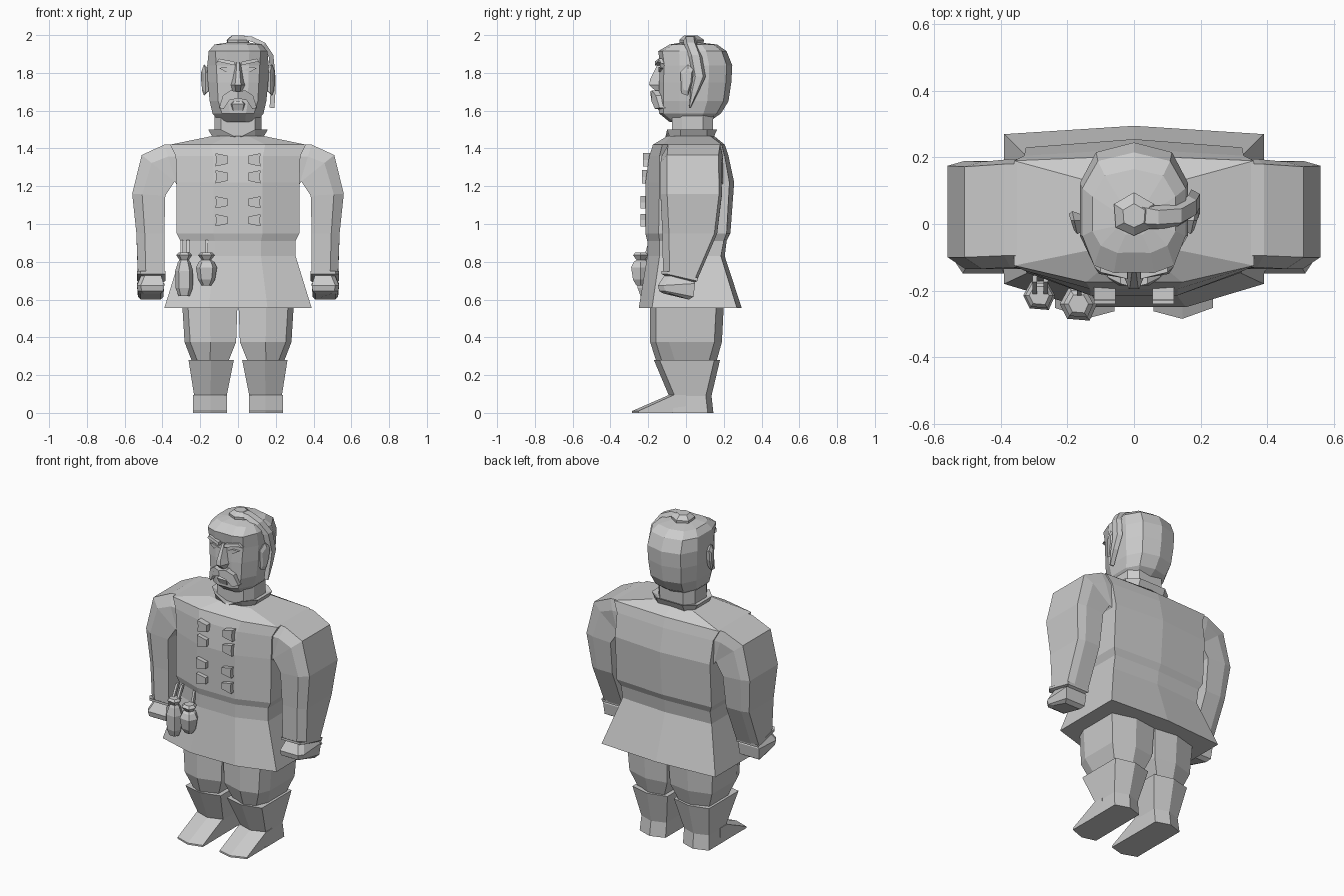
import bpy, bmesh
from mathutils import Vector

cube = bpy.data.objects.get("Cube")
if cube:
    bpy.data.objects.remove(cube)

grey = bpy.data.materials.new("stone grey")
grey.use_nodes = True
grey.diffuse_color = (0.6, 0.6, 0.6, 1)
bsdf = grey.node_tree.nodes["Principled BSDF"]
bsdf.inputs["Base Color"].default_value = (0.6, 0.6, 0.6, 1)
bsdf.inputs["Roughness"].default_value = 0.8


def loft(name, rings, sx=1):
    """Skin a stack of equal point rings, with closed ends; sx=-1 mirrors it."""
    bm = bmesh.new()
    vs = [[bm.verts.new((p[0] * sx, p[1], p[2])) for p in r] for r in rings]
    n = len(vs[0])
    for a, b in zip(vs, vs[1:]):
        for i in range(n):
            j = (i + 1) % n
            bm.faces.new((a[i], a[j], b[j], b[i]))
    bm.faces.new(vs[0][::-1])
    bm.faces.new(vs[-1])
    bmesh.ops.remove_doubles(bm, verts=bm.verts, dist=1e-4)
    bmesh.ops.recalc_face_normals(bm, faces=bm.faces)
    me = bpy.data.meshes.new(name)
    bm.to_mesh(me)
    bm.free()
    me.materials.append(grey)
    ob = bpy.data.objects.new(name, me)
    bpy.context.collection.objects.link(ob)
    return ob


def full(half):
    """Complete a half ring that runs from front centre to back centre."""
    return half + [(-x, y, z) for x, y, z in half[-2:0:-1]]


def plate(name, outline, y, depth, sx=1):
    """Extrude an (x, z) outline; y is its front, a number or one per point."""
    ys = y if isinstance(y, (list, tuple)) else [y] * len(outline)
    front = [(x, v, z) for (x, z), v in zip(outline, ys)]
    return loft(name, [front, [(x, v + depth, z) for x, v, z in front]], sx)


# Tunic: z, half width, front, front corner, back corner, back centre
coat = [(.555, .39, -.25, -.18, .27, .295), (.83, .305, -.205, -.14, .185, .205),
        (.91, .305, -.205, -.14, .2, .215), (.95, .325, -.215, -.145, .215, .235),
        (1.22, .325, -.215, -.14, .23, .255), (1.36, .33, -.195, -.14, .205, .225),
        (1.42, .36, -.175, -.125, .19, .205), (1.465, .14, -.1, -.08, .13, .15)]
loft("tunic", [full([(0, f, z), (.4 * w, f, z), (w, c, z), (w, bc, z), (0, b, z)])
               for z, w, f, c, bc, b in coat])

# Neck and flared collar with a notched front
loft("neck", [full([(0, f, z), (.09, f, z), (w, -.02, z), (w, .09, z), (.08, b, z), (0, b, z)])
              for z, w, f, b in [(1.43, .125, -.075, .14), (1.58, .125, -.075, .145)]])
loft("collar", [full([(0, f, z - dip), (.09, f + .01, z), (w, -.03, z), (w, .11, z),
                      (.09, b, z), (0, b, z)])
                for z, w, f, b, dip in [(1.435, .12, -.085, .135, 0), (1.5, .158, -.11, .165, .045),
                                        (1.49, .125, -.075, .14, .035)]])

# Head: z, half width, face half width, front, back
skull = [(1.54, .1, .075, -.085, .12), (1.585, .135, .085, -.14, .185),
         (1.65, .15, .105, -.14, .225), (1.75, .16, .11, -.14, .24),
         (1.84, .163, .115, -.135, .245), (1.915, .155, .12, -.145, .215),
         (1.95, .125, .1, -.085, .165), (1.96, .06, .05, -.03, .08)]
loft("head", [full([(0, f, z), (.5 * c, f - .002, z), (c, f + .02, z), (w, .25 * f, z),
                    (w, .5 * b, z), (.7 * w, .88 * b, z), (0, b, z)])
              for z, w, c, f, b in skull])

# Face
loft("nose", [[(-w, -.12, z), (-.35 * w, y, z), (.35 * w, y, z), (w, -.12, z)]
              for z, w, y in [(1.695, .035, -.15), (1.735, .045, -.195),
                              (1.765, .035, -.19), (1.855, .018, -.145)]])
loft("lower_lip", [[(-w, -.12, z), (-w * .7, y, z), (w * .7, y, z), (w, -.12, z)]
                   for z, w, y in [(1.6, .035, -.145), (1.635, .045, -.16), (1.65, .03, -.15)]])
for sx, side in ((1, "left"), (-1, "right")):
    plate(side + "_moustache", [(0, 1.665), (.045, 1.655), (.075, 1.61), (.1, 1.615),
                                (.08, 1.68), (.04, 1.708), (0, 1.7)],
          [-.185, -.185, -.165, -.14, -.16, -.18, -.19], .06, sx)
    plate(side + "_brow", [(.018, 1.84), (.105, 1.86), (.118, 1.85), (.1, 1.875), (.02, 1.86)],
          [-.165, -.15, -.13, -.145, -.165], .04, sx)
    plate(side + "_eye", [(.03, 1.815), (.065, 1.805), (.1, 1.825), (.065, 1.832)],
          [-.142, -.146, -.136, -.146], .02, sx)
    # Ear: a tapered slab standing off the side of the head
    ear = [(-.02, 1.7), (.01, 1.69), (.03, 1.75), (.035, 1.81), (.01, 1.835), (-.025, 1.8)]
    loft(side + "_ear", [[(x + .25 * (y + .02), .01 + (y - .01) * s, 1.76 + (z - 1.76) * s)
                          for y, z in ear]
                         for x, s in [(.14, .7), (.172, 1.15), (.182, .8)]], sx)

# Scalp lock: a knot on the crown with a strand falling over one side
loft("scalp_knot", [full([(0, -.055 * s + .02, z), (.055 * s, -.03 * s + .02, z),
                          (.06 * s, .04 * s + .02, z), (0, .075 * s + .02, z)])
                    for z, s in [(1.945, .95), (1.975, 1.), (1.998, .55)]])
strand = [(-.01, 1.985, .03, .045), (.07, 1.98, .02, .035), (.135, 1.95, .025, .035),
          (.175, 1.89, .05, .035), (.185, 1.78, .07, .034), (.185, 1.7, .045, .022),
          (.18, 1.615, .02, .004)]
path = [Vector((x, 0, z)) for x, z, y, h in strand]
rings = []
for i, (x, z, y, h) in enumerate(strand):
    t = (path[min(i + 1, len(path) - 1)] - path[max(i - 1, 0)]).normalized()
    n = Vector((-t.z, 0, t.x)) * .013          # thickness direction
    rings.append([(x + n.x, y - .6 * h, z + n.z), (x + n.x, y + .6 * h, z + n.z),
                  (x - n.x, y + h, z - n.z), (x - n.x, y - h, z - n.z)])
loft("scalp_strand", rings)

# Sleeves: outer (x, z), inner (x, z), front, back, forward slope of the hem
sleeve = [(.28, 1.425, .28, 1.2, -.13, .195, 0), (.39, 1.42, .325, 1.21, -.13, .195, 0),
          (.51, 1.365, .335, 1.225, -.135, .187, 0), (.56, 1.16, .385, 1.15, -.135, .19, 0),
          (.538, .95, .39, .95, -.125, .165, 0), (.53, .725, .39, .725, -.122, .06, .02)]
for sx, side in ((1, "left"), (-1, "right")):
    rows = []
    for ox, oz, ix, iz, f, b, s in sleeve:
        mx, mz = (ox * .7 + ix * .3), (oz * .7 + iz * .3)
        rows.append([(ix, f, iz + s), (mx, f, mz + s), (ox, f + .035, oz + s),
                     (ox, b - .015, oz - s), (mx, b, mz - s), (ix, b, iz - s)])
    loft(side + "_sleeve", rows, sx)
    # Cuff band and clenched hand, tilted with the forearm
    for part, rows in (
        ("_cuff", [(.395, .525, -.11, .74, .045, .705), (.385, .535, -.13, .75, .062, .715),
                   (.385, .535, -.13, .735, .06, .698), (.4, .52, -.11, .725, .045, .69)]),
        ("_hand", [(.41, .51, -.11, .735, .04, .7), (.39, .535, -.148, .675, .048, .685),
                   (.395, .53, -.142, .645, .04, .615), (.41, .515, -.12, .632, .015, .6)])):
        loft(side + part, [[(i, f, fz), (o - .02, f, fz), (o, f + .03, fz), (o, b, bz),
                            (i, b, bz)] for i, o, f, fz, b, bz in rows], sx)

    # Trousers: z, inner, outer, front, back
    loft(side + "_trouser", [[(i, f + .04, z), ((i + o) / 2, f, z), (o - .03, f + .03, z),
                              (o, f + .1, z), (o, b - .04, z), ((i + o) / 2, b, z), (i, b - .02, z)]
                             for z, i, o, f, b in [(.25, .06, .235, -.15, .155),
                                                   (.375, .01, .283, -.19, .19),
                                                   (.57, .003, .295, -.19, .2),
                                                   (.66, .003, .28, -.17, .18)]], sx)
    # Boot shaft, then the foot with its pointed toe
    loft(side + "_boot", [[(i, f + .03, z), ((i + o) / 2, f, z), (o, f + .03, z),
                           (o, b - .03, z), ((i + o) / 2, b, z), (i, b - .03, z)]
                          for z, i, o, f, b in [(0, .06, .237, -.1, .145),
                                                (.09, .06, .232, -.09, .135),
                                                (.28, .022, .262, -.17, .18)]], sx)
    loft(side + "_foot", [[(.058, y0, z), (.145, y1, z), (.237, y0 + .01, z), (.235, 0, z),
                           (.06, 0, z)]
                          for z, y0, y1 in [(0, -.262, -.285), (.01, -.262, -.285),
                                            (.095, -.075, -.09)]], sx)

    # Four rows of coat fastenings
    for k, (z, h, y) in enumerate([(1.34, .035, -.228), (1.25, .035, -.232),
                                   (1.115, .032, -.24), (1.02, .032, -.24)]):
        plate(f"{side}_fastening_{k + 1}",
              [(.055, z - .6 * h), (.07, z - .7 * h), (.12, z - h), (.115, z), (.12, z + h),
               (.07, z + .7 * h), (.055, z + .6 * h)], y, .04, sx)

# Hanging pouches with tied necks, hung from straps
for name, cx, cy, prof in (
    ("long_pouch", -.285, -.215, [(.62, .03), (.66, .045), (.75, .048), (.795, .034),
                                  (.81, .025), (.835, .042), (.848, .03)]),
    ("round_pouch", -.167, -.24, [(.675, .025), (.705, .045), (.77, .056), (.8, .04),
                                  (.81, .025), (.835, .045), (.85, .03)])):
    loft(name, [[(cx - r, cy, z), (cx - .6 * r, cy - .8 * r, z), (cx + .6 * r, cy - .9 * r, z),
                 (cx + r, cy, z), (cx + .5 * r, cy + .9 * r, z), (cx - .5 * r, cy + .9 * r, z)]
                for z, r in prof])
for k, x in enumerate((-.298, -.265, -.165)):
    loft(f"pouch_strap_{k + 1}", [[(x - .007, y, z), (x + .007, y, z), (x + .007, y + .02, z),
                                   (x - .007, y + .02, z)]
                                  for z, y in [(.82, -.225), (.915, -.175 - .02 * (k == 2))]])
